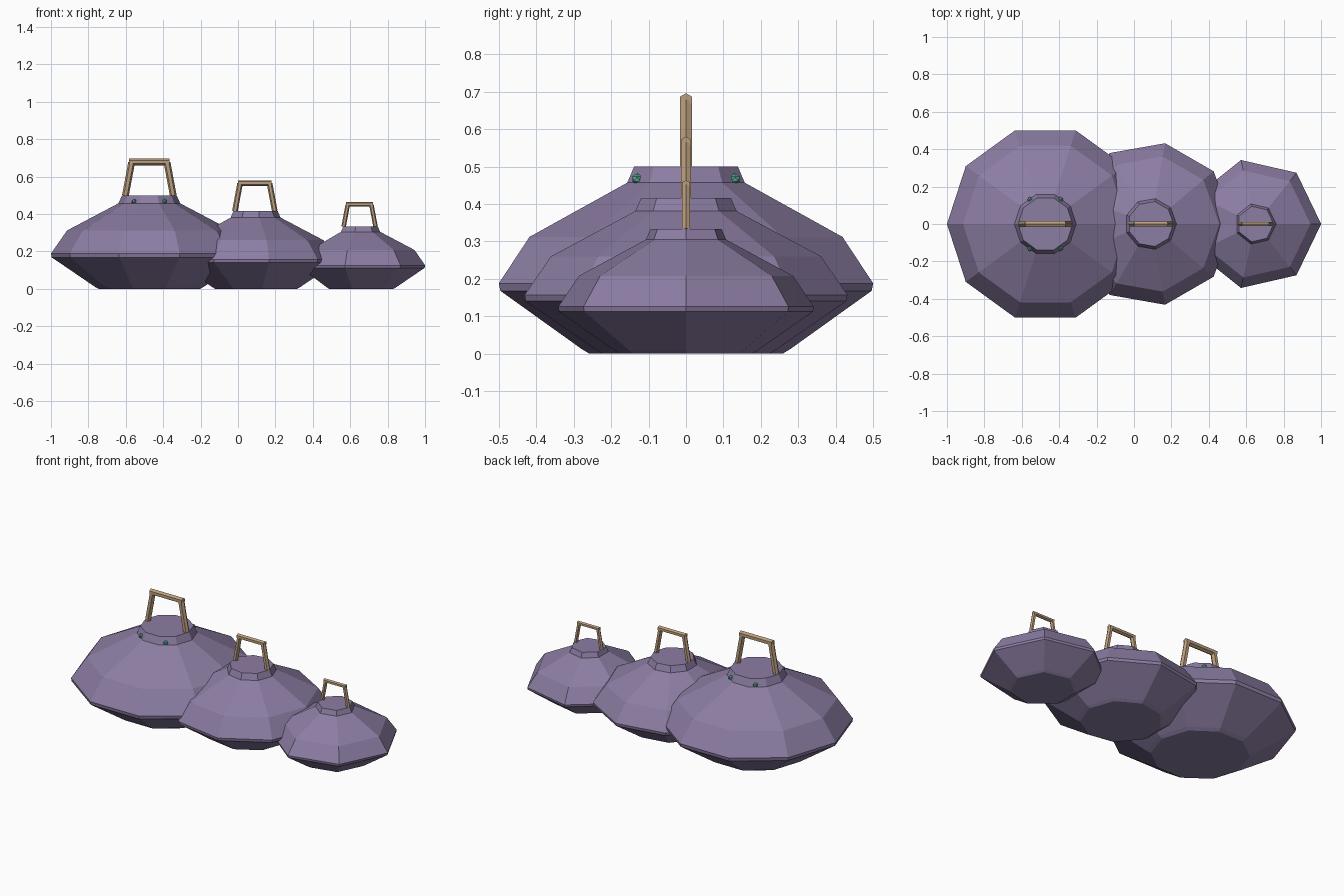
import bpy, bmesh, math
from mathutils import Vector

if "Cube" in bpy.data.objects:
    bpy.data.objects.remove(bpy.data.objects["Cube"])


def material(name, rgb):
    m = bpy.data.materials.new(name)
    m.diffuse_color = (*rgb, 1)
    m.use_nodes = True
    m.node_tree.nodes["Principled BSDF"].inputs["Base Color"].default_value = m.diffuse_color
    return m


PURPLE = material("purple clay", (0.262, 0.205, 0.366))
WOOD = material("tan wood", (0.50, 0.345, 0.205))
GREEN = material("green gem", (0.10, 0.42, 0.30))

# half outline of the largest pot: radius, height
PROFILE = [(0.272, 0.0), (0.293, 0.012), (0.522, 0.168), (0.526, 0.188),
           (0.44, 0.312), (0.165, 0.457), (0.146, 0.5)]


def finish(name, bm, mat):
    bmesh.ops.recalc_face_normals(bm, faces=bm.faces)
    me = bpy.data.meshes.new(name)
    bm.to_mesh(me)
    bm.free()
    me.materials.append(mat)
    ob = bpy.data.objects.new(name, me)
    bpy.context.collection.objects.link(ob)
    return ob


def pot_body(name, x, sides, s):
    bm = bmesh.new()
    rings = []
    for r, z in PROFILE:
        angles = [2 * math.pi * i / sides for i in range(sides)]
        rings.append([bm.verts.new((x + s * r * math.cos(a), s * r * math.sin(a), s * z))
                      for a in angles])
    for lo, hi in zip(rings, rings[1:]):
        for i in range(sides):
            j = (i + 1) % sides
            bm.faces.new((lo[i], lo[j], hi[j], hi[i]))
    bm.faces.new(rings[0])
    bm.faces.new(rings[-1])
    finish(name, bm, PURPLE)


def stick(bm, a, b, radius):
    a, b = Vector(a), Vector(b)
    new = bmesh.ops.create_cone(bm, cap_ends=True, segments=6, radius1=radius,
                                radius2=radius, depth=(b - a).length)["verts"]
    rot = (b - a).to_track_quat('Z', 'Y').to_matrix()
    for v in new:
        v.co = rot @ v.co + (a + b) / 2


def handle(name, x, s):
    bm = bmesh.new()
    for side in (-1, 1):
        stick(bm, (x + side * s * 0.128, 0, s * 0.498),
              (x + side * s * 0.095, 0, s * 0.675), s * 0.018)
    stick(bm, (x - s * 0.108, 0, s * 0.678), (x + s * 0.108, 0, s * 0.678), s * 0.018)
    finish(name, bm, WOOD)


# three nested sizes of pot with fewer sides as they shrink
for size, x, sides, s in (("large", -0.474, 10, 1.0),
                          ("medium", 0.09, 9, 5 / 6),
                          ("small", 0.65, 7, 2 / 3)):
    pot_body(size + "_pot", x, sides, s)
    handle(size + "_handle", x, s)

# small gems set in the neck of the large pot
for i, deg in enumerate((58, 122, 238, 302)):
    a = math.radians(deg)
    bm = bmesh.new()
    bmesh.ops.create_icosphere(bm, subdivisions=1, radius=0.015)
    for v in bm.verts:
        v.co += Vector((-0.474 + 0.154 * math.cos(a), 0.154 * math.sin(a), 0.467))
    finish(f"neck_gem_{i + 1}", bm, GREEN)
